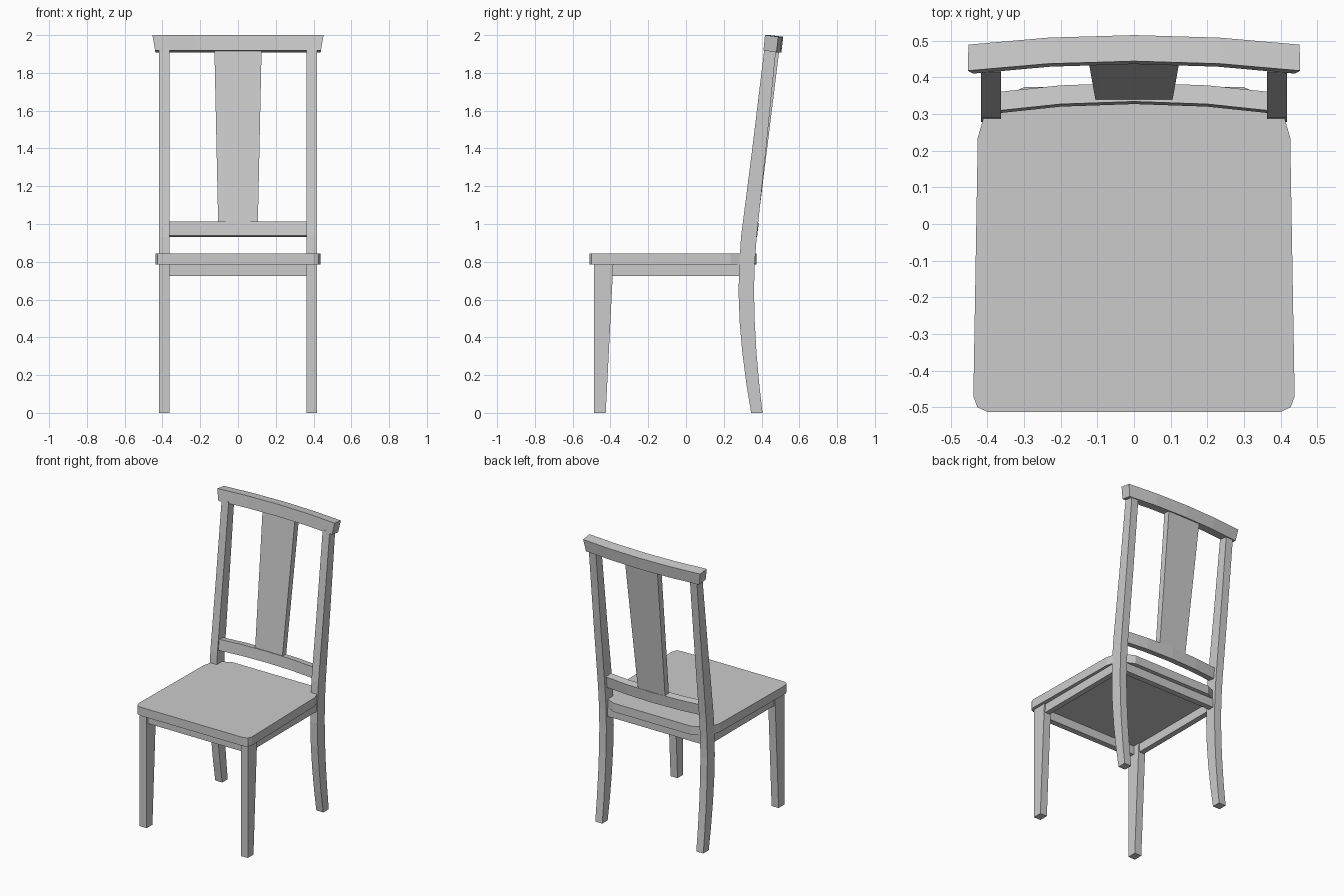
import bpy

if "Cube" in bpy.data.objects:
    bpy.data.objects.remove(bpy.data.objects["Cube"])


def make(name, rings):
    """Loft equal-sized closed rings of points and cap both ends."""
    n = len(rings[0])
    verts = [p for r in rings for p in r]
    faces = [list(range(n))[::-1], list(range(len(verts) - n, len(verts)))]
    for k in range(len(rings) - 1):
        for i in range(n):
            j = (i + 1) % n
            faces.append([k * n + i, k * n + j, (k + 1) * n + j, (k + 1) * n + i])
    me = bpy.data.meshes.new(name)
    me.from_pydata(verts, [], faces)
    ob = bpy.data.objects.new(name, me)
    bpy.context.collection.objects.link(ob)
    bpy.context.view_layer.objects.active = ob
    ob.select_set(True)
    bpy.ops.object.mode_set(mode='EDIT')
    bpy.ops.mesh.select_all(action='SELECT')
    bpy.ops.mesh.normals_make_consistent(inside=False)
    bpy.ops.object.mode_set(mode='OBJECT')
    ob.select_set(False)
    return ob


def rect(x0, x1, y0, y1, z):
    return [(x0, y0, z), (x1, y0, z), (x1, y1, z), (x0, y1, z)]


def box(name, x0, x1, y0, y1, z0, z1):
    return make(name, [rect(x0, x1, y0, y1, z0), rect(x0, x1, y0, y1, z1)])


def mirrored(ob):
    ob.modifiers.new("mirror", 'MIRROR').use_bisect_axis[0] = False


def curved_rail(name, profile, stations, flare=0.0):
    """Sweep a tilted yz profile along x, bowed backward in the middle."""
    z_top = max(z for _, z in profile)
    z_low = min(z for _, z in profile)
    rings = []
    for t, dy in stations:
        s = (t > 0) - (t < 0)
        rings.append([(t - s * flare * abs(t) * (z_top - z) / (z_top - z_low), y + dy, z)
                      for y, z in profile])
    make(name, rings)


# Seat slab with clipped front corners and rounded back corners
half = [(0.40, -0.512), (0.427, -0.50), (0.438, -0.47), (0.426, 0.235),
        (0.41, 0.29), (0.36, 0.345), (0.30, 0.373)]
outline = half + [(-x, y) for x, y in reversed(half)]
make("seat", [[(x, y, z) for x, y in outline] for z in (0.785, 0.845)])

# Apron rails under the seat
box("front_apron", -0.37, 0.37, -0.475, -0.435, 0.725, 0.787)
box("back_apron", -0.37, 0.37, 0.305, 0.345, 0.725, 0.787)
mirrored(box("side_apron", 0.37, 0.408, -0.40, 0.30, 0.725, 0.787))

# Front legs, tapering on the inner face
mirrored(make("front_leg", [rect(0.363, 0.417, -0.488, -0.425, 0),
                            rect(0.363, 0.417, -0.488, -0.385, 0.787)]))

# Back legs running up as bent back posts
post = [(0, 0.345, 0.405), (0.15, 0.32, 0.388), (0.32, 0.298, 0.373),
        (0.48, 0.284, 0.364), (0.64, 0.278, 0.36), (0.78, 0.282, 0.363),
        (0.93, 0.291, 0.374), (1.4, 0.351, 0.424), (1.93, 0.415, 0.477)]
mirrored(make("back_leg", [rect(0.363, 0.417, a, b, z) for z, a, b in post]))

# Crest rail with flared ends
bow = [(-0.453, -0.026), (-0.235, -0.007), (0, 0), (0.235, -0.007), (0.453, -0.026)]
curved_rail("crest_rail", [(0.436, 1.919), (0.505, 1.909), (0.515, 1.991), (0.444, 2.0)],
            bow, flare=0.035)

# Lower back rail
bow = [(-0.37, -0.025), (-0.2, -0.007), (0, 0), (0.2, -0.007), (0.37, -0.025)]
curved_rail("lower_back_rail", [(0.327, 0.938), (0.376, 0.930), (0.385, 1.006), (0.334, 1.013)],
            bow)

# Central back splat, widening upward
make("back_splat", [rect(-0.105, 0.105, 0.338, 0.38, 1.0),
                    rect(-0.125, 0.125, 0.45, 0.495, 1.93)])
